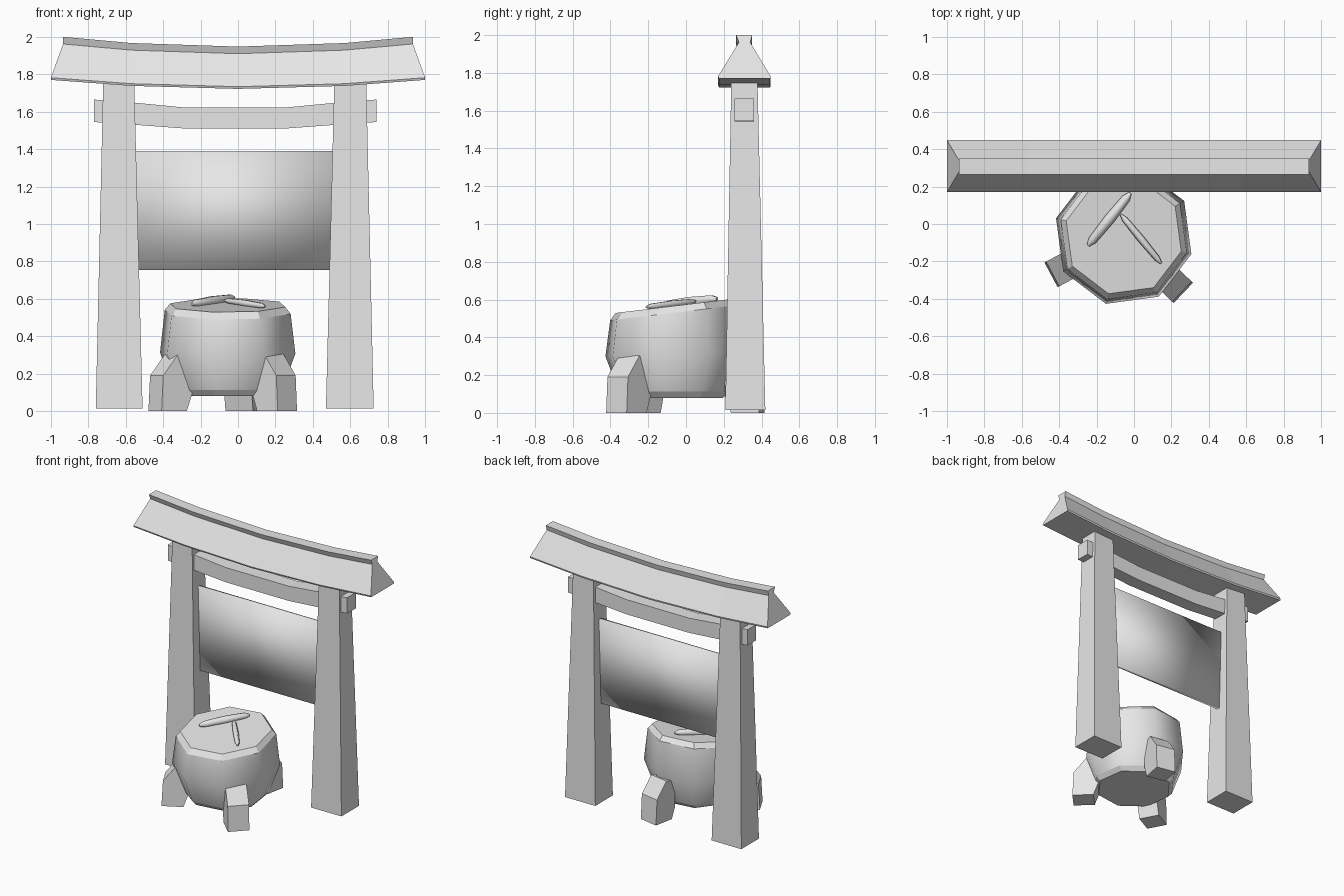
import bpy
import math
from mathutils import Vector

if "Cube" in bpy.data.objects:
    bpy.data.objects.remove(bpy.data.objects["Cube"])

stone = bpy.data.materials.new("pale_grey")
stone.diffuse_color = (0.8, 0.8, 0.8, 1)
stone.use_nodes = True
stone.node_tree.nodes["Principled BSDF"].inputs["Base Color"].default_value = stone.diffuse_color


def make(name, verts, faces, smooth=None):
    mesh = bpy.data.meshes.new(name)
    mesh.from_pydata(verts, [], faces)
    mesh.materials.append(stone)
    for i, p in enumerate(mesh.polygons):
        p.use_smooth = bool(smooth and smooth(i))
    mesh.update()
    obj = bpy.data.objects.new(name, mesh)
    bpy.context.collection.objects.link(obj)
    return obj


def loft(name, rings, smooth=None):
    """Skin a list of equal-sized rings and cap both ends."""
    n = len(rings[0])
    verts = [v for r in rings for v in r]
    faces = [(k * n + i, k * n + (i + 1) % n, (k + 1) * n + (i + 1) % n, (k + 1) * n + i)
             for k in range(len(rings) - 1) for i in range(n)]
    faces.append(tuple(reversed(range(n))))
    faces.append(tuple(range(len(verts) - n, len(verts))))
    return make(name, verts, faces, smooth)


def rect(x0, x1, y0, y1, z):
    return [(x0, y0, z), (x1, y0, z), (x1, y1, z), (x0, y1, z)]


# Tapered pillars
for side, b0, b1, t0, t1 in (("left", -0.76, -0.51, -0.72, -0.555),
                             ("right", 0.47, 0.725, 0.515, 0.685)):
    loft(side + "_pillar", [rect(b0, b1, 0.208, 0.42, 0.015),
                            rect(t0, t1, 0.24, 0.378, 1.77)])

# Curved roof: trapezoid section with a flared ridge, swept along x
roof = []
for s, z_low, z_ridge in ((-1, 1.77, 2.0), (-0.57, 1.738, 1.967), (0, 1.722, 1.948),
                          (0.57, 1.738, 1.967), (1, 1.77, 2.0)):
    xr = s * 0.935 if abs(s) == 1 else s
    roof.append([(s, 0.445, z_low), (s, 0.175, z_low), (s, 0.17, z_low + 0.012),
                 (xr, 0.28, z_ridge - 0.038), (xr, 0.265, z_ridge),
                 (xr, 0.35, z_ridge), (xr, 0.34, z_ridge - 0.038), (s, 0.448, z_low + 0.012)])
loft("roof", roof)

# Curved tie beam through the pillars
beam = []
for x, z0, z1 in ((-0.77, 1.545, 1.665), (-0.55, 1.53, 1.648), (-0.28, 1.51, 1.622),
                  (0.25, 1.51, 1.622), (0.52, 1.53, 1.648), (0.74, 1.545, 1.665)):
    beam.append([(x, 0.36, z0), (x, 0.256, z0), (x, 0.256, z1), (x, 0.36, z1)])
loft("tie_beam", beam)

# Thin softly shaded hanging panel
loft("hanging_panel", [rect(-0.56, 0.53, 0.30, 0.325, 0.755),
                       rect(-0.56, 0.53, 0.30, 0.325, 1.39)], lambda i: True)

# Octagonal pot with a slanted rim and lid
CX, CY = -0.055, -0.065


def octagon(r, z, slope=0.0):
    ring = []
    for k in range(8):
        a = math.radians(-104.8 + 45 * k)
        y = r * math.sin(a)
        ring.append((CX + r * math.cos(a), CY + y, z + slope * y))
    return ring


loft("pot", [octagon(0.27, 0.08), octagon(0.3, 0.112), octagon(0.374, 0.31, 0.03),
             octagon(0.348, 0.53, 0.12), octagon(0.318, 0.566, 0.12)],
     lambda i: 8 <= i < 24)

# Three wedge feet around the pot
for name, angle, out in (("left_foot", -152, 0.0), ("right_foot", -43.6, 0.0),
                         ("back_foot", 79, 0.035)):
    a = math.radians(angle)
    u = Vector((math.cos(a), math.sin(a), 0))
    v = Vector((-u.y, u.x, 0))
    rings = []
    for w in (0.075, -0.075):
        rings.append([Vector((CX, CY, z)) + u * (d + out) + v * w
                      for d, z in ((0.288, 0), (0.44, 0), (0.43, 0.19),
                                   (0.34, 0.305), (0.26, 0.29), (0.255, 0.09))])
    loft(name, rings)


# Two tapered sticks lying on the lid
def stick(name, start, end, radius):
    def on_lid(p):
        return Vector((p[0], p[1], 0.566 + 0.12 * (p[1] - CY) + 0.012))
    a, b = on_lid(start), on_lid(end)
    d = (b - a).normalized()
    s = d.cross(Vector((0, 0, 1))).normalized()
    t = s.cross(d)
    rings = []
    for f, k in ((0, 0.3), (0.1, 0.8), (0.5, 1.0), (0.9, 0.8), (1, 0.3)):
        rings.append([a.lerp(b, f) + radius * k * (s * math.cos(q) - t * math.sin(q))
                      for q in (math.tau * i / 6 for i in range(6))])
    n = 24
    loft(name, [r[::-1] for r in rings], lambda i: i < n)


stick("long_stick", (-0.245, -0.115), (-0.02, 0.165), 0.029)
stick("short_stick", (-0.07, 0.05), (0.145, -0.21), 0.02)

# Make every surface face outward
import bmesh
for obj in bpy.data.objects:
    bm = bmesh.new()
    bm.from_mesh(obj.data)
    bmesh.ops.recalc_face_normals(bm, faces=bm.faces)
    bm.to_mesh(obj.data)
    bm.free()
